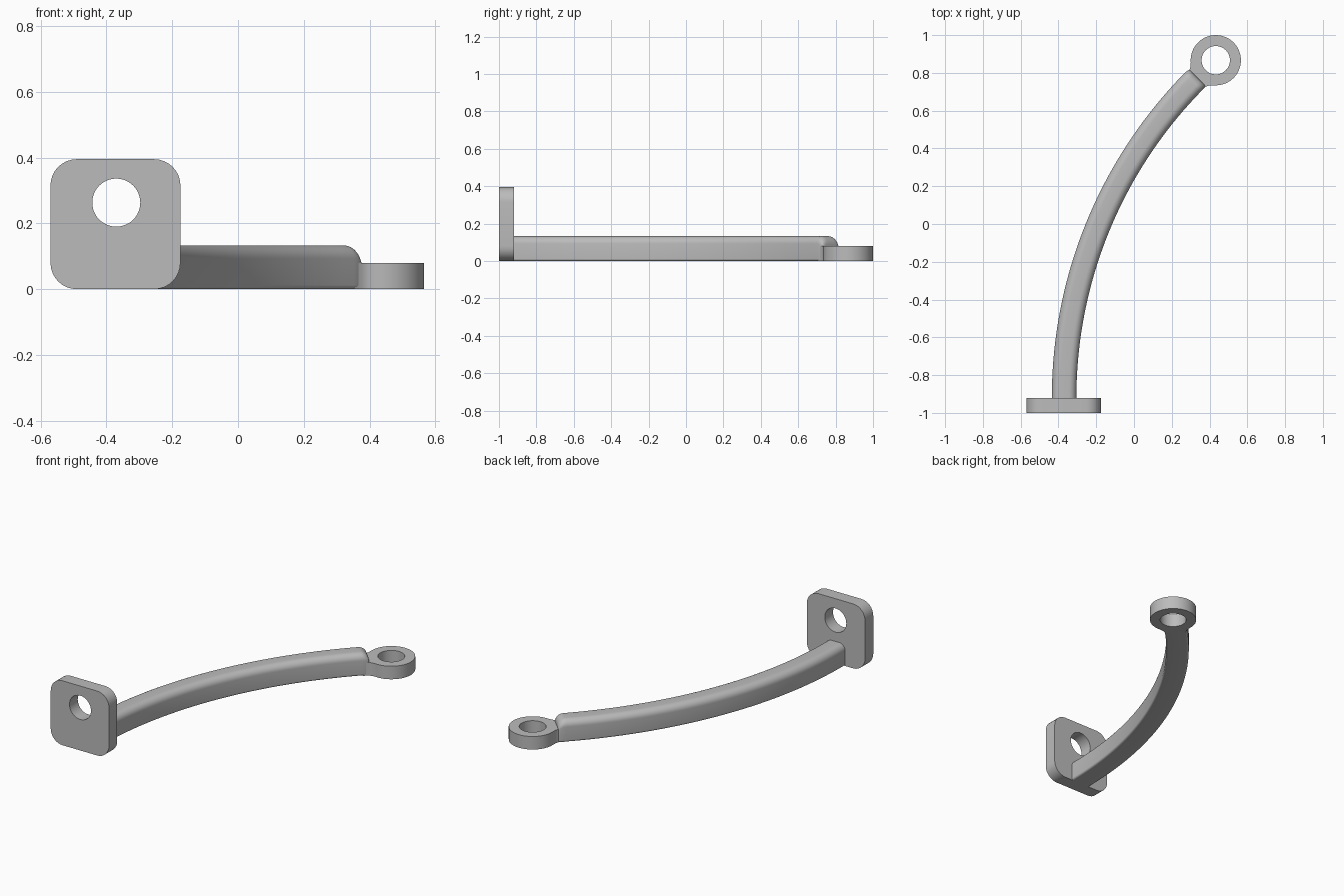
import bpy, bmesh
from math import sin, cos, pi, radians
from mathutils import Vector, Matrix

cube = bpy.data.objects.get("Cube")
if cube:
    bpy.data.objects.remove(cube)

grey = bpy.data.materials.new("plain grey")
grey.use_nodes = True
grey.diffuse_color = (0.5, 0.5, 0.5, 1)
grey.node_tree.nodes["Principled BSDF"].inputs["Base Color"].default_value = (0.5, 0.5, 0.5, 1)


def arc(cx, cy, r, a0, a1, n):
    return [(cx + r * cos(radians(a0 + (a1 - a0) * i / n)),
             cy + r * sin(radians(a0 + (a1 - a0) * i / n))) for i in range(n + 1)]


def rounded_rect(x0, x1, y0, y1, r_top, r_bottom, n=8):
    return (arc(x1 - r_top, y1 - r_top, r_top, 0, 90, n)
            + arc(x0 + r_top, y1 - r_top, r_top, 90, 180, n)
            + arc(x0 + r_bottom, y0 + r_bottom, r_bottom, 180, 270, n)
            + arc(x1 - r_bottom, y0 + r_bottom, r_bottom, 270, 360, n))


def finish(bm, name):
    bmesh.ops.recalc_face_normals(bm, faces=bm.faces)
    mesh = bpy.data.meshes.new(name)
    bm.to_mesh(mesh)
    bm.free()
    mesh.materials.append(grey)
    obj = bpy.data.objects.new(name, mesh)
    bpy.context.collection.objects.link(obj)
    bpy.ops.object.select_all(action='DESELECT')
    obj.select_set(True)
    bpy.context.view_layer.objects.active = obj
    bpy.ops.object.shade_smooth_by_angle(angle=radians(35))
    return obj


def plate_with_hole(name, outline, hole, depth, matrix):
    """Extrude an outline with a hole along local z, then place it."""
    bm = bmesh.new()
    edges = []
    for loop in (outline, hole):
        vs = [bm.verts.new((x, y, 0)) for x, y in loop]
        edges += [bm.edges.new((v, vs[i - 1])) for i, v in enumerate(vs)]
    bmesh.ops.triangle_fill(bm, edges=edges, use_beauty=True)
    ext = bmesh.ops.extrude_face_region(bm, geom=bm.faces[:], use_keep_orig=True)
    top = [g for g in ext["geom"] if isinstance(g, bmesh.types.BMVert)]
    bmesh.ops.translate(bm, verts=top, vec=(0, 0, depth))
    bmesh.ops.transform(bm, matrix=matrix, verts=bm.verts)
    return finish(bm, name)


# Upright mounting plate with a round hole
plate_with_hole("mounting_plate",
                rounded_rect(-0.57, -0.175, 0, 0.395, 0.08, 0.08),
                arc(-0.37, 0.263, 0.073, 0, 352.5, 47), 0.08,
                Matrix.Translation((0, -0.92, 0)) @ Matrix.Rotation(pi / 2, 4, 'X'))

# Curved arm: section swept along a circular arc, top rounded over at the far end
R, START, SWEEP, HEIGHT, ROUND = 2.389, Vector((-0.37, -0.92, 0)), radians(45.2), 0.133, 0.045
section = rounded_rect(-0.065, 0.065, 0, HEIGHT, 0.04, 0.012)
stations = [(SWEEP * (1 - ROUND / R / SWEEP) * i / 40, 0) for i in range(40)]
stations += [(SWEEP - ROUND * (1 - sin(t)) / R, 1 - cos(t))
             for t in (i * pi / 16 for i in range(9))]
bm = bmesh.new()
rings = []
for angle, drop in stations:
    side = Vector((cos(angle), -sin(angle), 0))
    centre = START + Vector((R * (1 - cos(angle)), R * sin(angle), 0))
    rings.append([bm.verts.new(centre + side * v * (1 - 0.12 * drop)
                               + Vector((0, 0, z * (1 - drop * ROUND / HEIGHT))))
                  for v, z in section])
for a, b in zip(rings, rings[1:]):
    for i in range(len(a)):
        bm.faces.new((a[i - 1], a[i], b[i], b[i - 1]))
bm.faces.new(rings[0])
bm.faces.new(rings[-1])
finish(bm, "curved_arm")

# Flat eyelet whose neck flares into the arm
neck = [(-0.118, -0.071), (-0.137, -0.061), (-0.17, -0.06),
        (-0.17, 0.06), (-0.137, 0.061), (-0.118, 0.071)]
plate_with_hole("end_eyelet",
                arc(0, 0, 0.133, -140, 140, 48) + neck[::-1],
                arc(0, 0, 0.075, 0, 352.5, 47), 0.08,
                Matrix.Translation((0.433, 0.867, 0)) @ Matrix.Rotation(radians(44.8), 4, 'Z'))
